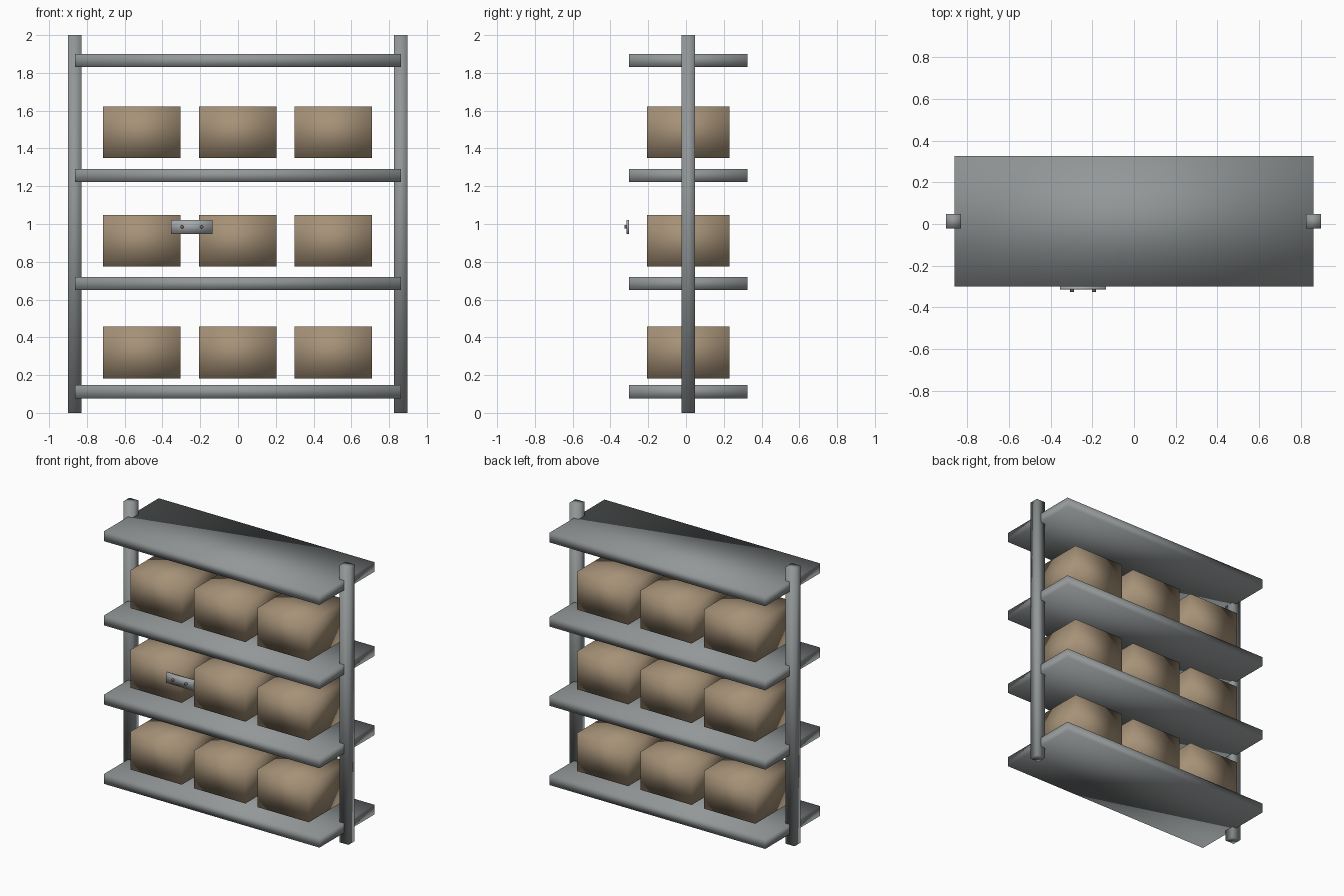
import bpy, math

if "Cube" in bpy.data.objects:
    bpy.data.objects.remove(bpy.data.objects["Cube"])


def smooth(obj):
    for p in obj.data.polygons:
        p.use_smooth = True


def box(name, center, size, mat):
    bpy.ops.mesh.primitive_cube_add(size=1, location=center)
    o = bpy.context.object
    o.name = name
    o.scale = size
    bpy.ops.object.transform_apply(location=False, rotation=False, scale=True)
    smooth(o)
    o.data.materials.append(mat)
    return o


def material(name, rgb):
    m = bpy.data.materials.new(name)
    m.diffuse_color = (*rgb, 1)
    m.use_nodes = True
    m.node_tree.nodes["Principled BSDF"].inputs["Base Color"].default_value = m.diffuse_color
    return m


cardboard = material("cardboard", (0.38, 0.285, 0.185))
steel = material("steel", (0.29, 0.31, 0.315))
plate = material("plate", (0.38, 0.40, 0.41))
red = material("red_stud", (0.35, 0.12, 0.09))
dark = material("dark_stud", (0.22, 0.16, 0.15))

YC = 0.0125  # depth centre of the rack

# Upright posts, one at each end
for side, x in (("left", -0.865), ("right", 0.862)):
    box(f"{side}_post", (x, YC, 1.0), (0.072, 0.07, 2.0), steel)

# Four shelf boards
for i, z in enumerate((0.112, 0.685, 1.257, 1.865)):
    box(f"shelf_{i + 1}", (0, YC, z), (1.724, 0.627, 0.07), steel)

# Three rows of storage boxes
for r, z in enumerate((0.32, 0.911, 1.486)):
    for c, x in enumerate((-0.51, -0.002, 0.505)):
        box(f"storage_box_{r + 1}_{c + 1}", (x, YC, z), (0.41, 0.437, 0.274), cardboard)

# Small label plate at the front with two studs
box("label_plate", (-0.245, -0.308, 0.985), (0.22, 0.014, 0.074), plate)
for name, x, mat in (("left_stud", -0.297, red), ("right_stud", -0.192, dark)):
    bpy.ops.mesh.primitive_cylinder_add(vertices=12, radius=0.009, depth=0.016,
                                        location=(x, -0.318, 0.985),
                                        rotation=(math.pi / 2, 0, 0))
    o = bpy.context.object
    o.name = name
    smooth(o)
    o.data.materials.append(mat)
